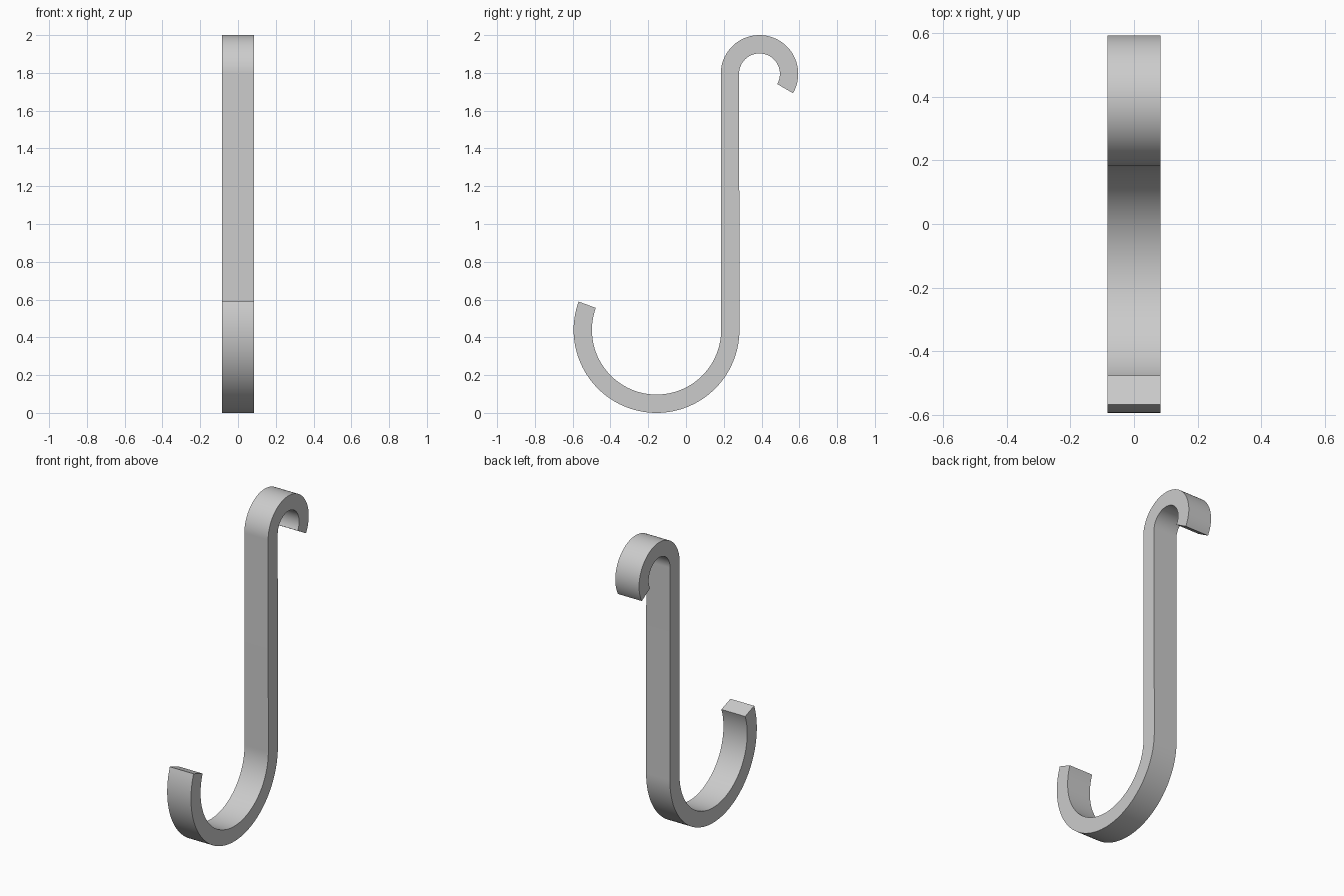
import bpy
import bmesh
from math import cos, sin, radians
from mathutils import Vector

cube = bpy.data.objects.get("Cube")
if cube:
    bpy.data.objects.remove(cube)

HALF_WIDTH = 0.084
HALF_THICK = 0.0485


def arc(cy, cz, radius, start, end, steps):
    """Centreline points of an arc in the YZ plane, each with its radial direction."""
    points = []
    for i in range(steps + 1):
        a = radians(start + (end - start) * i / steps)
        normal = Vector((0, cos(a), sin(a)))
        points.append((Vector((0, cy, cz)) + normal * radius, normal))
    return points


# Steel material
steel = bpy.data.materials.new("light_grey_steel")
steel.use_nodes = True
grey = (0.6, 0.6, 0.6, 1)
steel.diffuse_color = grey
steel.node_tree.nodes["Principled BSDF"].inputs["Base Color"].default_value = grey

# Centreline: large lower hook, straight shank, small upper hook
lower = arc(-0.156, 0.439, 0.3905, -200, 0, 72)
upper = arc(0.389, 1.795, 0.1565, 180, -30, 56)
# Normals flip on the upper hook so the strip keeps the same side throughout
path = lower + [(p, -n) for p, n in upper]

# Sweep a flat rectangular bar along the centreline
bm = bmesh.new()
rings = []
for point, normal in path:
    ring = []
    for sx, sn in ((-1, -1), (1, -1), (1, 1), (-1, 1)):
        co = point + normal * HALF_THICK * sn
        co.x = HALF_WIDTH * sx
        ring.append(bm.verts.new(co))
    rings.append(ring)
for a, b in zip(rings, rings[1:]):
    for i in range(4):
        j = (i + 1) % 4
        bm.faces.new((a[i], a[j], b[j], b[i]))
bm.faces.new(rings[0])
bm.faces.new(rings[-1])
bmesh.ops.recalc_face_normals(bm, faces=bm.faces)

mesh = bpy.data.meshes.new("s_hook")
bm.to_mesh(mesh)
bm.free()
mesh.materials.append(steel)
hook = bpy.data.objects.new("s_hook", mesh)
bpy.context.collection.objects.link(hook)

# Smooth curves with crisp bar edges
bpy.ops.object.select_all(action="DESELECT")
hook.select_set(True)
bpy.context.view_layer.objects.active = hook
bpy.ops.object.shade_smooth_by_angle(angle=radians(30))
